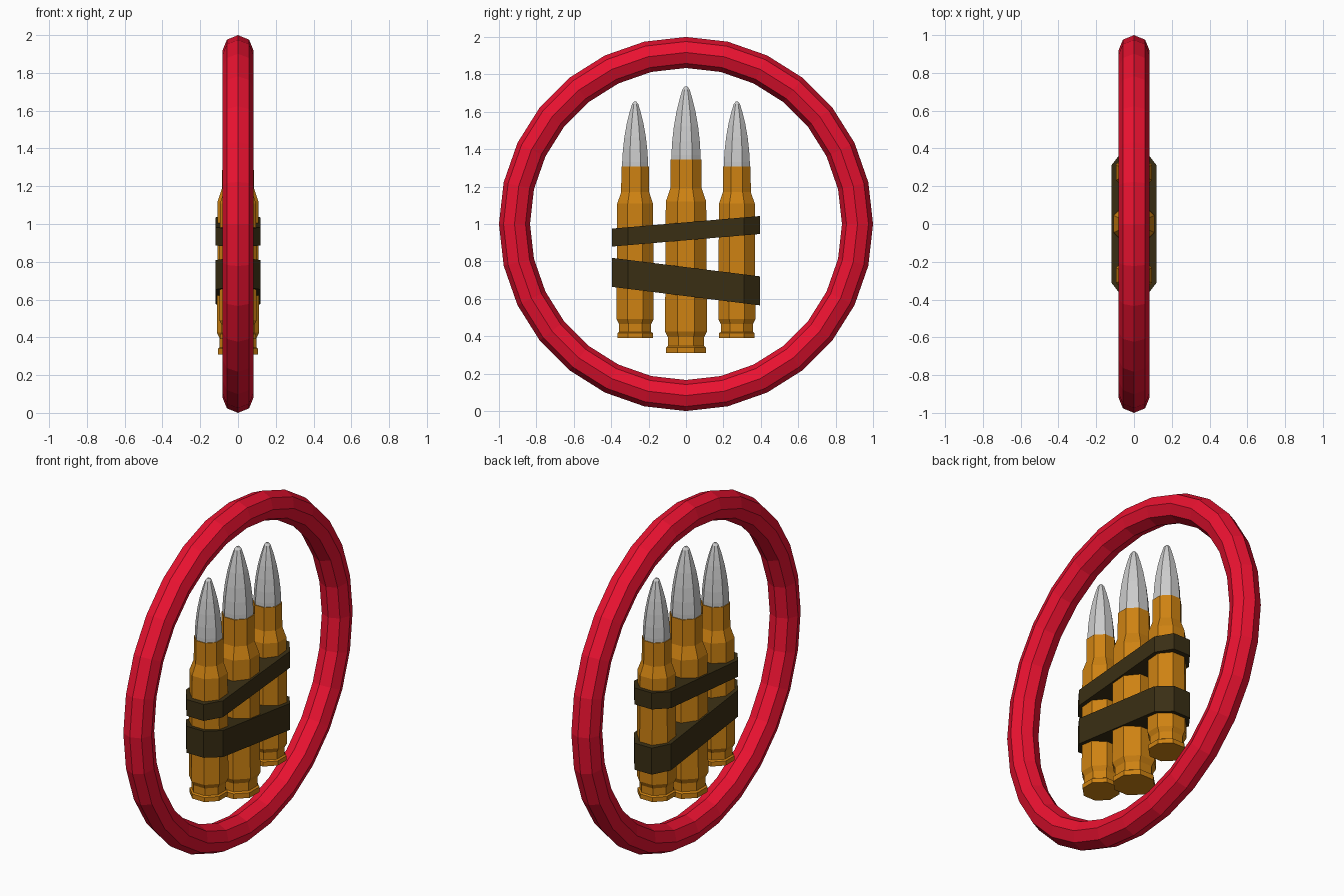
import bpy, bmesh, math

if "Cube" in bpy.data.objects:
    bpy.data.objects.remove(bpy.data.objects["Cube"])


def material(name, rgb):
    m = bpy.data.materials.new(name)
    m.diffuse_color = (*rgb, 1)
    m.use_nodes = True
    m.node_tree.nodes["Principled BSDF"].inputs["Base Color"].default_value = m.diffuse_color
    return m


RED = material("red", (0.82, 0.006, 0.03))
BRASS = material("brass", (0.62, 0.225, 0.006))
STRAP = material("dark_strap", (0.042, 0.028, 0.007))


def add_object(name, bm, mat=None):
    bmesh.ops.recalc_face_normals(bm, faces=bm.faces)
    me = bpy.data.meshes.new(name)
    bm.to_mesh(me)
    bm.free()
    if mat:
        me.materials.append(mat)
    ob = bpy.data.objects.new(name, me)
    bpy.context.collection.objects.link(ob)
    return ob


def skin(bm, rings):
    """Bridge a stack of vertex rings and cap both ends."""
    n = len(rings[0])
    for a, b in zip(rings, rings[1:]):
        for i in range(n):
            j = (i + 1) % n
            bm.faces.new((a[i], a[j], b[j], b[i]))
    bm.faces.new(rings[0])
    bm.faces.new(rings[-1])


def lathe(name, profile, y, z, scale, mat=None, sides=8):
    """Turned low-poly part; profile holds (apothem, height), flats face the axes."""
    bm = bmesh.new()
    rings = []
    for r, h in profile:
        r /= math.cos(math.pi / sides)
        rings.append([bm.verts.new((r * math.cos((i + .5) * math.tau / sides),
                                    r * math.sin((i + .5) * math.tau / sides), h))
                      for i in range(sides)])
    skin(bm, rings)
    ob = add_object(name, bm, mat)
    ob.location = (0, y, z)
    ob.scale = (scale,) * 3
    return ob


def strap(name, z, height, slope):
    """Chamfered band around the cartridges, sheared along y."""
    outline = [(.12, -.31), (.12, .31), (.055, .395), (-.055, .395),
               (-.12, .31), (-.12, -.31), (-.055, -.395), (.055, -.395)]
    bm = bmesh.new()
    skin(bm, [[bm.verts.new((x, y, z + slope * y + d)) for x, y in outline]
              for d in (-height / 2, height / 2)])
    return add_object(name, bm, STRAP)


# Upright ring
bpy.ops.mesh.primitive_torus_add(major_segments=28, minor_segments=8,
                                 major_radius=.917, minor_radius=.083,
                                 location=(0, 0, 1), rotation=(0, math.pi / 2, 0))
ring = bpy.context.object
ring.name = "ring"
ring.data.materials.append(RED)

# Three cartridges: brass casing and grey pointed tip
casing = [(.107, 0), (.107, .03), (.097, .037), (.097, .085), (.112, .115),
          (.108, .81), (.084, .88), (.083, 1.035)]
tip = [(.078, 1.02), (.078, 1.06), (.074, 1.13), (.065, 1.21), (.051, 1.29),
       (.034, 1.36), (.019, 1.41), (.007, 1.425)]
for side, y, z, s in (("left", -.272, .39, .887), ("middle", 0, .31, 1),
                      ("right", .272, .39, .887)):
    lathe(side + "_casing", casing, y, z, s, BRASS)
    lathe(side + "_tip", tip, y, z, s)

# Two slanted straps
strap("upper_strap", .961, .096, .085)
strap("lower_strap", .692, .155, -.125)
